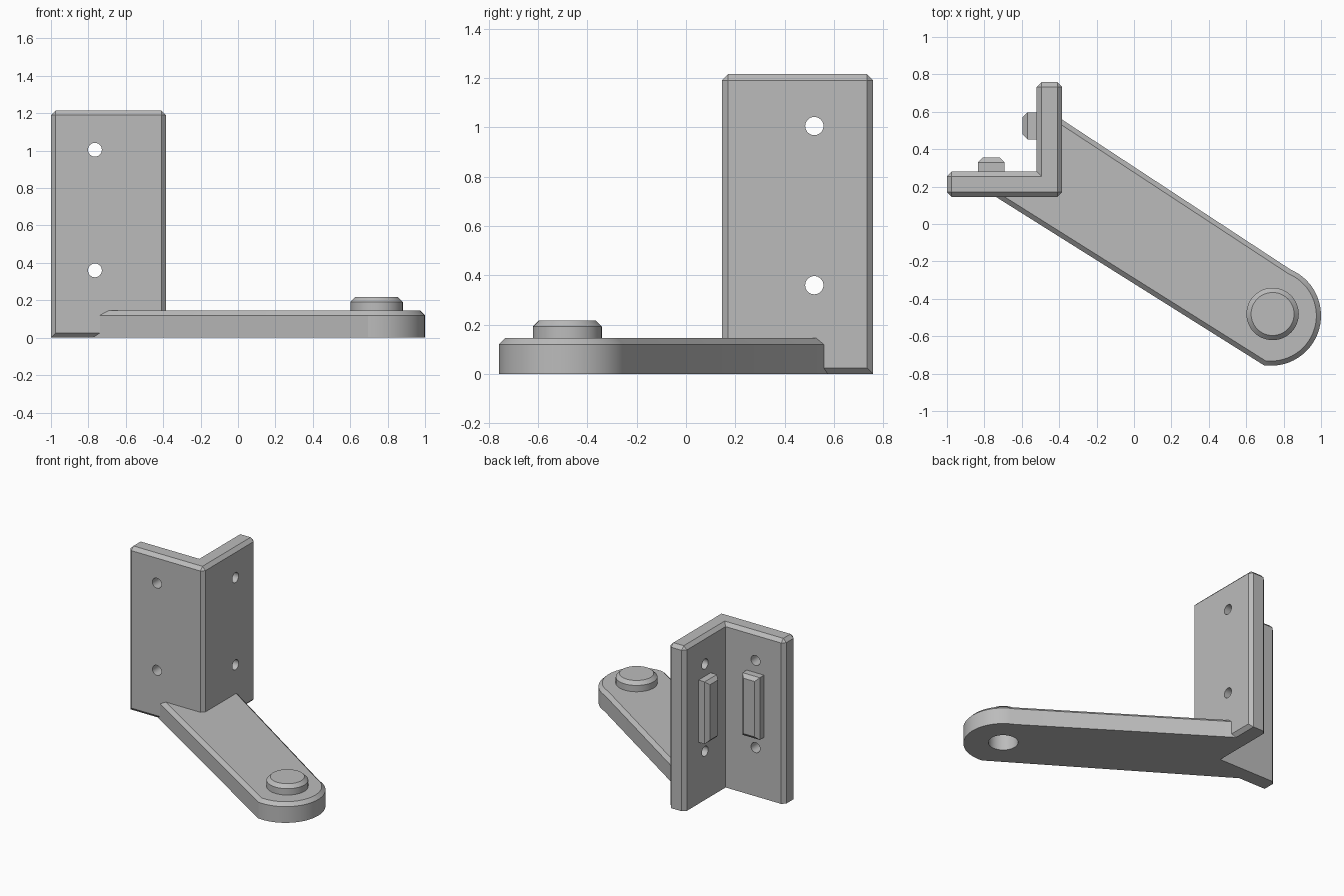
import bpy, bmesh, math
from mathutils import Vector, Matrix

default = bpy.data.objects.get("Cube")
if default:
    bpy.data.objects.remove(default, do_unlink=True)

grey = bpy.data.materials.new("light_grey")
grey.use_nodes = True
grey.diffuse_color = (0.5, 0.5, 0.5, 1)
grey.node_tree.nodes["Principled BSDF"].inputs["Base Color"].default_value = (0.5, 0.5, 0.5, 1)

CHAMFER = 0.025
ARM_TOP = 0.145
BRACKET_TOP = 1.215


def prism(outline, z0, z1):
    """Extrude a flat outline between two heights."""
    bm = bmesh.new()
    face = bm.faces.new([bm.verts.new((x, y, z0)) for x, y in outline])
    up = bmesh.ops.extrude_face_region(bm, geom=[face])["geom"]
    bmesh.ops.translate(bm, vec=(0, 0, z1 - z0),
                        verts=[v for v in up if isinstance(v, bmesh.types.BMVert)])
    bmesh.ops.recalc_face_normals(bm, faces=bm.faces)
    return bm


def chamfer(bm, rule, size=CHAMFER):
    """Chamfer the edges for which rule(a, b) of the end points holds."""
    edges = [e for e in bm.edges if rule(e.verts[0].co, e.verts[1].co)]
    bmesh.ops.bevel(bm, geom=edges, offset=size, segments=1,
                    affect='EDGES', clamp_overlap=False)


def make(name, bm):
    mesh = bpy.data.meshes.new(name)
    bm.to_mesh(mesh)
    bm.free()
    mesh.materials.append(grey)
    obj = bpy.data.objects.new(name, mesh)
    bpy.context.collection.objects.link(obj)
    return obj


def activate(obj):
    bpy.ops.object.select_all(action='DESELECT')
    obj.select_set(True)
    bpy.context.view_layer.objects.active = obj


def drill(obj, centre, radius, length, axis):
    """Cut a round hole centred on a point along an axis."""
    bm = bmesh.new()
    turn = Vector((0, 0, 1)).rotation_difference(Vector(axis)).to_matrix().to_4x4()
    bmesh.ops.create_cone(bm, cap_ends=True, segments=32, radius1=radius, radius2=radius,
                          depth=length, matrix=Matrix.Translation(centre) @ turn)
    cutter = make("hole_cutter", bm)
    cutter.hide_render = True
    mod = obj.modifiers.new("hole", 'BOOLEAN')
    mod.operation = 'DIFFERENCE'
    mod.solver = 'EXACT'
    mod.object = cutter
    activate(obj)
    bpy.ops.object.modifier_apply(modifier=mod.name)
    bpy.data.objects.remove(cutter, do_unlink=True)


def smooth(obj):
    activate(obj)
    bpy.ops.object.shade_smooth_by_angle(angle=math.radians(25))


# Corner bracket: an L-shaped upright
X0, X1, X2 = -1.0, -0.52, -0.385
Y0, Y1, Y2 = 0.145, 0.28, 0.758
bm = prism([(X0, Y0), (X2, Y0), (X2, Y2), (X1, Y2), (X1, Y1), (X0, Y1)], 0, BRACKET_TOP)


def bracket_edge(a, b):
    mid = (a + b) / 2
    if abs(a.z - b.z) > 0.1:                       # uprights, except the inner corner
        return abs(mid.x - X1) + abs(mid.y - Y1) > 0.01
    if mid.z > 0.1:                                # whole top rim
        return True
    outer_front = abs(a.y - Y0) + abs(b.y - Y0) < 0.01
    outer_side = abs(a.x - X2) + abs(b.x - X2) < 0.01
    return outer_front or outer_side               # outer bottom edges only


chamfer(bm, bracket_edge)
bracket = make("corner_bracket", bm)

# Screw holes through both legs
for z in (0.36, 1.005):
    drill(bracket, (-0.765, 0.21, z), 0.037, 0.4, (0, 1, 0))
    drill(bracket, (-0.45, 0.52, z), 0.037, 0.4, (1, 0, 0))
smooth(bracket)

# Raised ribs on the inner faces of the legs
RIB_Z0, RIB_Z1 = 0.455, 0.915


def rib(name, x0, x1, y0, y1, outer):
    bm = prism([(x0, y0), (x1, y0), (x1, y1), (x0, y1)], RIB_Z0, RIB_Z1)
    chamfer(bm, outer)
    make(name, bm)


rib("back_rib", -0.835, -0.693, 0.27, 0.355, lambda a, b: min(a.y, b.y) > 0.35)
rib("side_rib", -0.595, -0.51, 0.453, 0.596, lambda a, b: max(a.x, b.x) < -0.59)

# Arm: slanted bar with a rounded end, its root buried in the bracket
cx, cy, r = 0.732, -0.49, 0.268
outline = [(-0.45, 0.601), (-0.45, 0.21), (-0.842, 0.21)]
for i in range(29):
    t = math.radians(-98 + 165 * i / 28)
    outline.append((cx + r * math.cos(t), cy + r * math.sin(t)))
bm = prism(outline, 0, ARM_TOP)
chamfer(bm, lambda a, b: min(a.z, b.z) > 0.1)
arm = make("arm", bm)

# Blind socket under the arm
PIN = (0.741, -0.481)
drill(arm, (*PIN, 0.02), 0.1, 0.24, (0, 0, 1))
smooth(arm)

# Pin: round boss on top of the arm
ring = [(PIN[0] + 0.14 * math.cos(k * math.tau / 48),
         PIN[1] + 0.14 * math.sin(k * math.tau / 48)) for k in range(48)]
bm = prism(ring, 0.142, 0.217)
chamfer(bm, lambda a, b: min(a.z, b.z) > 0.2)
smooth(make("pin", bm))
